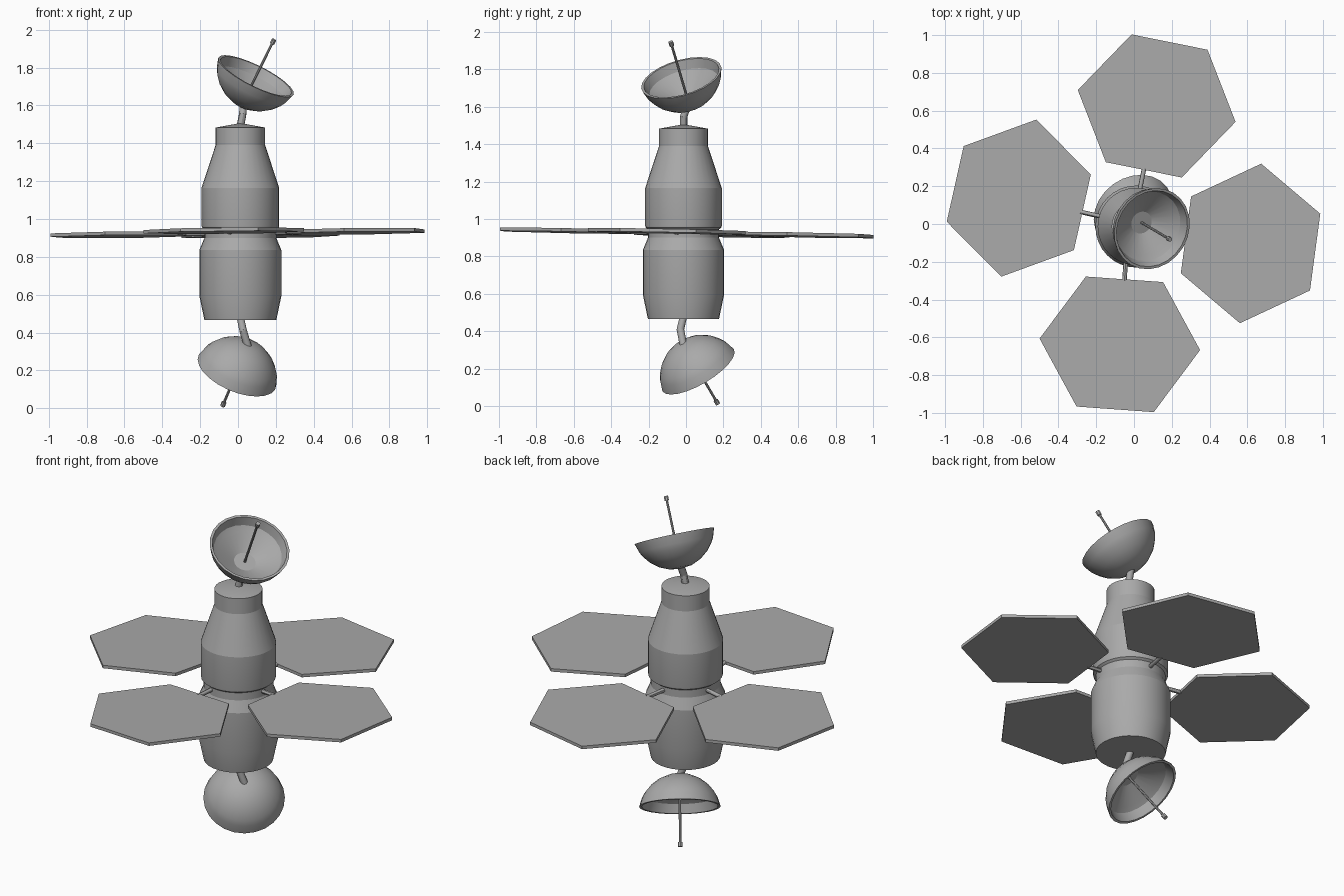
import bpy, bmesh, math
from mathutils import Vector, Matrix

if "Cube" in bpy.data.objects:
    bpy.data.objects.remove(bpy.data.objects["Cube"])

grey = bpy.data.materials.new("satellite_grey")
grey.diffuse_color = (0.4, 0.4, 0.4, 1)
grey.use_nodes = True
grey.node_tree.nodes["Principled BSDF"].inputs["Base Color"].default_value = grey.diffuse_color
CX, CY = 0.0125, -0.0135   # hull axis


def finish(name, bm, matrix=None, smooth=30):
    bmesh.ops.recalc_face_normals(bm, faces=bm.faces)
    me = bpy.data.meshes.new(name)
    bm.to_mesh(me)
    bm.free()
    ob = bpy.data.objects.new(name, me)
    bpy.context.collection.objects.link(ob)
    me.materials.append(grey)
    if matrix:
        ob.matrix_world = matrix
    if smooth:
        bpy.ops.object.select_all(action='DESELECT')
        ob.select_set(True)
        bpy.context.view_layer.objects.active = ob
        bpy.ops.object.shade_smooth_by_angle(angle=math.radians(smooth))
    return ob


def lathe(name, profile, segs, matrix, smooth=30):
    """Turn a (radius, height) profile around the local z axis."""
    bm = bmesh.new()
    vs = [bm.verts.new((r, 0, z)) for r, z in profile]
    es = [bm.edges.new(p) for p in zip(vs, vs[1:])]
    bmesh.ops.spin(bm, geom=vs + es, axis=(0, 0, 1), cent=(0, 0, 0),
                   steps=segs, angle=math.tau, use_merge=True)
    bmesh.ops.remove_doubles(bm, verts=bm.verts, dist=1e-5)
    return finish(name, bm, matrix, smooth)


def aim(pos, direction):
    return Matrix.Translation(pos) @ Vector(direction).to_track_quat('Z', 'Y').to_matrix().to_4x4()


def rod(name, a, b, r, segs=12):
    a, b = Vector(a), Vector(b)
    h = (b - a).length
    return lathe(name, [(0, 0), (r, 0), (r, h), (0, h)], segs, aim(a, b - a))


# Hull: lower drum, waist collar, upper tapered drum, capped neck
hull = [(0, .465), (.19, .465), (.217, .595), (.217, .835), (.19, .9),
        (.19, .945), (.203, .955), (.205, .965), (.205, 1.165), (.131, 1.39),
        (.131, 1.483), (0, 1.507)]
lathe("hull", hull, 32, Matrix.Translation((CX, CY, 0)), 12)

# Dishes: thin bowl, feed rod, feed tip and bent stem
bowl = [(0, -.18), (.06, -.174), (.115, -.15), (.16, -.115), (.19, -.078),
        (.206, -.05), (.222, 0), (.208, 0), (.19, -.05), (.165, -.068),
        (.06, -.128), (0, -.128)]
dishes = {
    "upper": ((.095, -.025, 1.755), (.43, -.255, .866),
              [(CX, CY, 1.49), (.024, -.012, 1.55), (.03, .012, 1.615)]),
    "lower": ((-.005, .065, .192), (-.345, .475, -.81),
              [(CX, CY, .48), (.027, -.03, .41), (.053, -.014, .325)]),
}
for side, (centre, axis, stem) in dishes.items():
    c, n = Vector(centre), Vector(axis).normalized()
    lathe(side + "_dish", bowl, 24, aim(c, n), 25)
    rod(side + "_feed_rod", c - n * .135, c + n * .21, .007, 8)
    rod(side + "_feed_tip", c + n * .198, c + n * .223, .013, 8)
    for i in range(2):
        rod(f"{side}_stem_{i + 1}", stem[i], stem[i + 1], .02)
    bm = bmesh.new()
    bmesh.ops.create_uvsphere(bm, u_segments=12, v_segments=6, radius=.02)
    finish(side + "_stem_elbow", bm, Matrix.Translation(stem[1]))


# Panels: hexagonal plates on arms, all lying in one slightly tilted plane
def plane_z(x, y):
    return .926 + .011 * x - .02 * y


panels = {"right": (.617, -.103, -7.6), "back": (.12, .625, 78.6),
          "left": (-.61, .137, 167.4), "front": (-.075, -.637, 265.9)}
outline = [(0, .426), (-.345, .205), (-.345, -.205), (0, -.426), (.345, -.205), (.345, .205)]
for side, (px, py, deg) in panels.items():
    ca, sa = math.cos(math.radians(deg)), math.sin(math.radians(deg))
    bm = bmesh.new()
    vs = []
    for u, v in outline:
        x, y = px + u * ca - v * sa, py + u * sa + v * ca
        vs.append(bm.verts.new((x, y, plane_z(x, y) - .009)))
    face = bm.faces.new(vs)
    ext = bmesh.ops.extrude_face_region(bm, geom=[face])
    bmesh.ops.translate(bm, vec=(0, 0, .018),
                        verts=[g for g in ext["geom"] if isinstance(g, bmesh.types.BMVert)])
    if len(bm.faces) == 7:   # close the underside
        bm.faces.new(vs)
    finish(side + "_panel", bm, None, 0)
    ends = [(px - d * ca, py - d * sa) for d in (.5, .335)]
    rod(side + "_arm", *[(x, y, plane_z(x, y)) for x, y in ends], .012)
